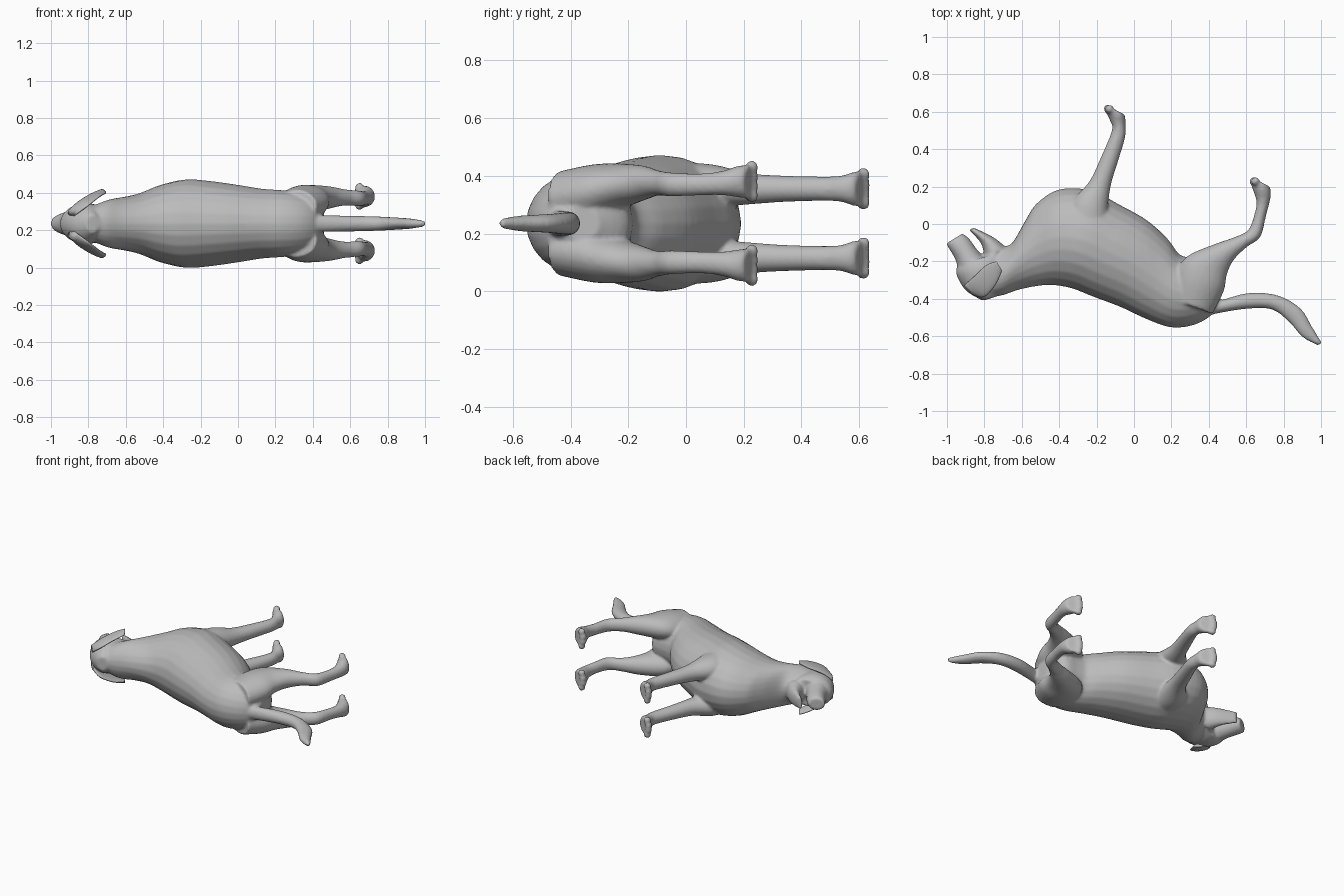
import bpy, bmesh, math
from mathutils import Vector, Matrix

MID = 0.235          # height of the symmetry plane; the dog lies on its side
coat = bpy.data.materials.new("grey_coat")
coat.diffuse_color = (0.5, 0.5, 0.5, 1)


def spline(a, b, c, d, t):
    return 0.5 * (2 * b + (c - a) * t + (2 * a - 5 * b + 4 * c - d) * t * t
                  + (3 * b - a - 3 * c + d) * t ** 3)


def loft(bm, stations, side=1, steps=4, sides=24):
    """Elliptical sections: each station is one edge, opposite edge, half thickness in z."""
    st = [(Vector(a).to_3d(), Vector(b).to_3d(), w) for a, b, w in stations]
    rows = []
    for i in range(len(st) - 1):
        q = [st[max(i - 1, 0)], st[i], st[i + 1], st[min(i + 2, len(st) - 1)]]
        for k in range(steps):
            rows.append([spline(*(s[n] for s in q), k / steps) for n in range(3)])
    rows.append(st[-1])
    rings = []
    for a, b, w in rows:
        ring = []
        for k in range(sides):
            t = 2 * math.pi * k / sides
            p = (a + b) / 2 + (a - b) / 2 * math.cos(t) + Vector((0, 0, w * math.sin(t)))
            ring.append(bm.verts.new((p.x, p.y, p.z * side)))
        rings.append(ring)
    faces = [bm.faces.new((r[k], r[(k + 1) % sides], s[(k + 1) % sides], s[k]))
             for r, s in zip(rings, rings[1:]) for k in range(sides)]
    faces += [bm.faces.new(rings[0]), bm.faces.new(rings[-1])]
    bmesh.ops.recalc_face_normals(bm, faces=faces)


def leg(bm, stations, off, toe):
    """Both legs of a pair, each with four toes."""
    full = [((*a, o), (*b, o), w) for (a, b, w), o in zip(stations, off)]
    for side in (1, -1):
        loft(bm, full, side)
        for k in (-1.5, -0.5, 0.5, 1.5):
            x = toe[0] + 0.008 * (abs(k) - 1)
            m = Matrix.Translation((x, toe[1], side * (off[-1] + k * 0.033)))
            bmesh.ops.create_uvsphere(bm, u_segments=12, v_segments=8, radius=0.024, matrix=m)


def finish(bm, name):
    me = bpy.data.meshes.new(name)
    bm.to_mesh(me)
    bm.free()
    me.materials.append(coat)
    for p in me.polygons:
        p.use_smooth = True
    ob = bpy.data.objects.new(name, me)
    ob.location.z = MID
    bpy.context.collection.objects.link(ob)
    return ob


bm = bmesh.new()
# torso and neck, rump first
loft(bm, [
    ((0.455, -0.42), (0.46, -0.30), 0.06), ((0.41, -0.49), (0.40, -0.20), 0.14),
    ((0.32, -0.54), (0.30, -0.18), 0.17), ((0.20, -0.553), (0.24, -0.16), 0.18),
    ((0.07, -0.51), (0.18, -0.08), 0.187), ((-0.07, -0.445), (0.07, 0.02), 0.207),
    ((-0.22, -0.388), (-0.08, 0.105), 0.228), ((-0.33, -0.345), (-0.23, 0.18), 0.236),
    ((-0.43, -0.327), (-0.40, 0.185), 0.207), ((-0.52, -0.332), (-0.52, 0.11), 0.165),
    ((-0.62, -0.353), (-0.58, 0.02), 0.145), ((-0.72, -0.385), (-0.65, -0.10), 0.13),
    ((-0.82, -0.385), (-0.70, -0.12), 0.10)])
# skull
loft(bm, [
    ((-0.81, -0.41), (-0.74, -0.39), 0.05), ((-0.90, -0.355), (-0.70, -0.30), 0.10),
    ((-0.95, -0.27), (-0.68, -0.20), 0.11), ((-0.945, -0.22), (-0.68, -0.14), 0.09)])
# upper muzzle
loft(bm, [
    ((-0.94, -0.25), (-0.80, -0.18), 0.085), ((-0.955, -0.19), (-0.84, -0.135), 0.07),
    ((-0.99, -0.13), (-0.88, -0.08), 0.055), ((-1.005, -0.105), (-0.915, -0.05), 0.042)])
# lower jaw
loft(bm, [
    ((-0.80, -0.17), (-0.68, -0.13), 0.08), ((-0.82, -0.10), (-0.745, -0.075), 0.06),
    ((-0.885, -0.03), (-0.855, -0.02), 0.04)])
# tail
loft(bm, [
    ((0.36, -0.50), (0.38, -0.42), 0.045), ((0.46, -0.475), (0.47, -0.405), 0.045),
    ((0.62, -0.452), (0.62, -0.368), 0.042), ((0.74, -0.458), (0.77, -0.382), 0.038),
    ((0.83, -0.525), (0.89, -0.45), 0.032), ((0.90, -0.605), (0.95, -0.545), 0.027),
    ((0.985, -0.65), (1.005, -0.635), 0.016)])
# front legs
leg(bm, [
    ((-0.38, -0.05), (-0.12, -0.05), 0.08), ((-0.33, 0.12), (-0.14, 0.06), 0.075),
    ((-0.24, 0.225), (-0.125, 0.20), 0.055), ((-0.18, 0.35), (-0.09, 0.32), 0.046),
    ((-0.118, 0.50), (-0.048, 0.46), 0.042), ((-0.127, 0.55), (-0.046, 0.53), 0.046),
    ((-0.15, 0.60), (-0.046, 0.57), 0.06), ((-0.16, 0.64), (-0.053, 0.587), 0.06)],
    [0.13, 0.13, 0.12, 0.12, 0.12, 0.12, 0.12, 0.12], (-0.135, 0.615))
# hind legs
leg(bm, [
    ((0.20, -0.40), (0.42, -0.48), 0.09), ((0.22, -0.28), (0.48, -0.36), 0.095),
    ((0.28, -0.175), (0.497, -0.27), 0.077), ((0.43, -0.108), (0.535, -0.19), 0.06),
    ((0.53, -0.073), (0.605, -0.122), 0.044), ((0.61, -0.033), (0.675, -0.07), 0.042),
    ((0.643, 0.05), (0.705, 0.04), 0.038), ((0.655, 0.12), (0.728, 0.13), 0.042),
    ((0.63, 0.20), (0.732, 0.165), 0.055), ((0.625, 0.25), (0.727, 0.20), 0.058)],
    [0.09, 0.11, 0.13, 0.14, 0.14, 0.135, 0.135, 0.14, 0.145, 0.145], (0.645, 0.228))
body = finish(bm, "dog_body")

# blend the overlapping parts into one skin
skin = body.modifiers.new("Blend", 'REMESH')
skin.mode = 'VOXEL'
skin.voxel_size = 0.009
skin.use_smooth_shade = True
soft = body.modifiers.new("Soften", 'SMOOTH')
soft.factor = 0.5
soft.iterations = 5

# hanging ear flaps, mirrored across the symmetry plane
bm = bmesh.new()
loft(bm, [
    ((-0.91, -0.33, 0.06), (-0.86, -0.38, 0.06), 0.02),
    ((-0.86, -0.285, 0.11), (-0.80, -0.39, 0.10), 0.018),
    ((-0.79, -0.22, 0.155), (-0.74, -0.325, 0.145), 0.014),
    ((-0.735, -0.20, 0.18), (-0.705, -0.25, 0.165), 0.01)])
ears = finish(bm, "ears")
mirror = ears.modifiers.new("Mirror", 'MIRROR')
mirror.use_axis = (False, False, True)
